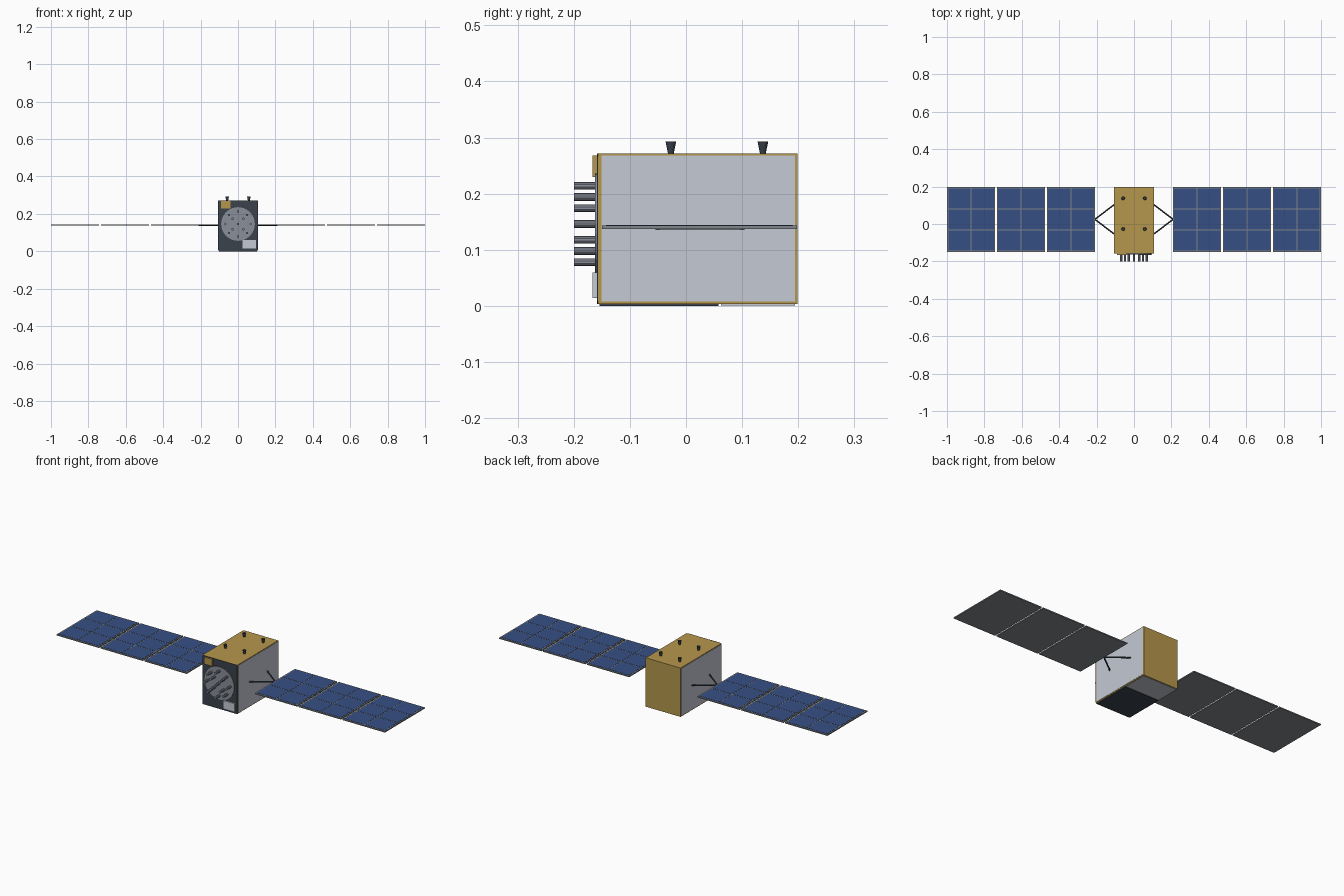
import bpy, bmesh, math
from mathutils import Vector, Matrix

cube = bpy.data.objects.get("Cube")
if cube:
    bpy.data.objects.remove(cube, do_unlink=True)


def material(name, r, g, b):
    # colours are given as display values and stored as linear ones
    col = [c / 12.92 if c < 0.04 else ((c + 0.055) / 1.055) ** 2.4 for c in (r, g, b)] + [1]
    m = bpy.data.materials.new(name)
    m.use_nodes = True
    m.diffuse_color = col
    m.node_tree.nodes["Principled BSDF"].inputs["Base Color"].default_value = col
    return m


GOLD = material("gold foil", 0.71, 0.59, 0.30)
SILVER = material("silver panel", 0.77, 0.79, 0.83)
SLATE = material("dark slate", 0.23, 0.26, 0.30)
GREY = material("frame grey", 0.51, 0.53, 0.55)
BLUE = material("solar blue", 0.21, 0.31, 0.52)
METAL = material("antenna metal", 0.54, 0.56, 0.60)


def finish(name, bm, *mats):
    mesh = bpy.data.meshes.new(name)
    bm.to_mesh(mesh)
    bm.free()
    ob = bpy.data.objects.new(name, mesh)
    bpy.context.collection.objects.link(ob)
    for m in mats:
        mesh.materials.append(m)
    return ob


def add_box(bm, lo, hi):
    lo, hi = Vector(lo), Vector(hi)
    mat = Matrix.Translation((lo + hi) / 2) @ Matrix.Diagonal((*(hi - lo), 1))
    return bmesh.ops.create_cube(bm, size=1, matrix=mat)["verts"]


def box(name, lo, hi, mat):
    bm = bmesh.new()
    add_box(bm, lo, hi)
    return finish(name, bm, mat)


def add_rod(bm, a, b, r1, r2, sides):
    a, b = Vector(a), Vector(b)
    d = b - a
    mat = Matrix.Translation((a + b) / 2) @ d.to_track_quat("Z", "Y").to_matrix().to_4x4()
    return bmesh.ops.create_cone(bm, cap_ends=True, segments=sides, radius1=r1,
                                 radius2=r2, depth=d.length, matrix=mat)["verts"]


# Main body and its thin cladding
box("body", (-0.106, -0.157, 0.003), (0.106, 0.199, 0.272), GOLD)
for side, word in ((1, "left"), (-1, "right")):
    xs = sorted((side * 0.105, side * 0.1075))
    box(word + "_side_plate", (xs[0], -0.151, 0.008), (xs[1], 0.194, 0.268), SILVER)
box("belly_front_plate", (-0.102, -0.154, 0), (0.102, 0.058, 0.004), SLATE)
box("belly_rear_plate", (-0.102, 0.062, 0.001), (0.102, 0.194, 0.004), SILVER)

# Front plate with clipped corners
bm = bmesh.new()
add_box(bm, (-0.106, -0.159, 0.003), (0.106, -0.156, 0.272))
corners = [e for e in bm.edges if abs(e.verts[0].co.y - e.verts[1].co.y) > 0.001]
bmesh.ops.bevel(bm, geom=corners, offset=0.006, segments=1, affect="EDGES")
finish("front_plate", bm, SLATE)

# Equipment boxes on the front
box("sensor_box", (-0.09, -0.167, 0.23), (-0.04, -0.157, 0.268), GOLD)
box("electronics_box", (0.025, -0.167, 0.014), (0.095, -0.157, 0.06), SILVER)

# Round antenna base with its rod array
HUB = 0.146
bm = bmesh.new()
add_rod(bm, (0, -0.157, HUB), (0, -0.162, HUB), 0.09, 0.09, 32)
finish("antenna_disc", bm, METAL)
bm = bmesh.new()
for count, radius, turn in ((1, 0, 0), (4, 0.04, math.pi / 4), (8, 0.068, 0)):
    for i in range(count):
        t = turn + i * math.tau / count
        x, z = radius * math.cos(t), HUB + radius * math.sin(t)
        add_rod(bm, (x, -0.16, z), (x, -0.2, z), 0.0068, 0.0068, 10)
finish("antenna_rods", bm, METAL)

# Thrusters on the roof, open at the top
bm = bmesh.new()
for x in (-0.058, 0.058):
    for y in (-0.027, 0.137):
        verts = add_rod(bm, (x, y, 0.271), (x, y, 0.293), 0.005, 0.0095, 12)
        mouth = max({f for v in verts for f in v.link_faces},
                    key=lambda f: f.calc_center_median().z)
        bmesh.ops.inset_region(bm, faces=[mouth], thickness=0.002)
        bmesh.ops.translate(bm, verts=mouth.verts, vec=(0, 0, -0.01))
finish("thrusters", bm, SLATE)

# Solar wings: yoke, three panels and their cells on each side
Y0, Y1, MID = -0.15, 0.198, 0.14
WIDTH, PITCH, START = 0.258, 0.267, 0.208
for side, word in ((1, "left"), (-1, "right")):
    bm = bmesh.new()
    for y in (-0.055, 0.105):
        add_rod(bm, (side * 0.104, y, MID), (side * 0.209, 0.025, MID), 0.004, 0.004, 8)
    finish(word + "_yoke", bm, SLATE)
    for n in range(3):
        x0 = START + n * PITCH
        xs = sorted((side * x0, side * (x0 + WIDTH)))
        box(f"{word}_panel_{n + 1}", (xs[0], Y0, MID - 0.003), (xs[1], Y1, MID + 0.003), GREY)
        bm = bmesh.new()
        edge, gap = 0.007, 0.005
        dx = (WIDTH - 2 * edge + gap) / 2
        dy = (Y1 - Y0 - 2 * edge + gap) / 3
        for i in range(2):
            for j in range(3):
                cx, cy = xs[0] + edge + i * dx, Y0 + edge + j * dy
                add_box(bm, (cx, cy, MID + 0.002),
                        (cx + dx - gap, cy + dy - gap, MID + 0.004))
        finish(f"{word}_cells_{n + 1}", bm, BLUE)
